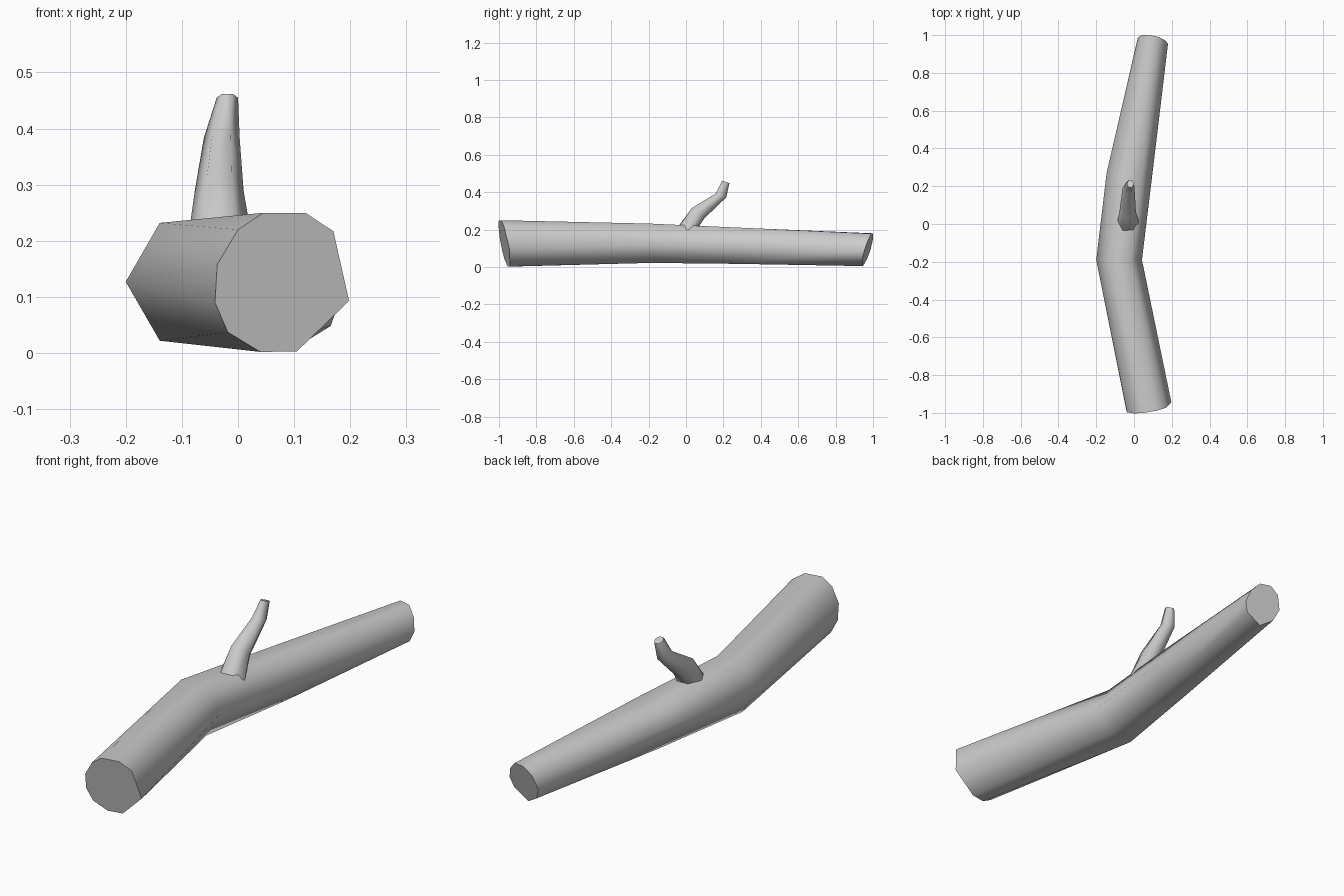
import bpy, bmesh, math

cube = bpy.data.objects.get("Cube")
if cube:
    bpy.data.objects.remove(cube, do_unlink=True)

bark = bpy.data.materials.new("grey_bark")
bark.use_nodes = True
bark.diffuse_color = (0.6, 0.6, 0.6, 1)
bark.node_tree.nodes["Principled BSDF"].inputs["Base Color"].default_value = (0.6, 0.6, 0.6, 1)


def hexagon(center, half_u, half_v):
    """Six-sided ring spanned by two half-axis vectors."""
    ring = []
    for i in range(6):
        a = math.tau * i / 6
        c, s = math.cos(a), math.sin(a) / math.sin(math.pi / 3)
        ring.append([p + c * u + s * v for p, u, v in zip(center, half_u, half_v)])
    return ring


def turns(ring):
    """Angle of each corner around the ring's middle, rising from about zero."""
    cx = (min(p[0] for p in ring) + max(p[0] for p in ring)) / 2
    cz = (min(p[2] for p in ring) + max(p[2] for p in ring)) / 2
    angles = [math.atan2(p[2] - cz, p[0] - cx) for p in ring]
    angles = [a + math.tau if i and a < angles[0] else a for i, a in enumerate(angles)]
    return angles + [angles[0] + math.tau]


def stitch(bm, a, b, turn_a, turn_b):
    """Join two rings of any side counts, always stepping to the nearer corner."""
    i = j = 0
    while i < len(a) or j < len(b):
        p, q = a[i % len(a)], b[j % len(b)]
        if j == len(b) or (i < len(a) and turn_a[i + 1] <= turn_b[j + 1]):
            i += 1
            bm.faces.new((p, q, a[i % len(a)]))
        else:
            j += 1
            bm.faces.new((p, q, b[j % len(b)]))


def loft(name, rings, angle):
    """Stitch the rings in order and cap both ends."""
    bm = bmesh.new()
    loops = [[bm.verts.new(p) for p in ring] for ring in rings]
    for k in range(len(rings) - 1):
        stitch(bm, loops[k], loops[k + 1], turns(rings[k]), turns(rings[k + 1]))
    bm.faces.new(loops[0])
    bm.faces.new(loops[-1])
    bm.normal_update()
    bmesh.ops.recalc_face_normals(bm, faces=bm.faces)
    mesh = bpy.data.meshes.new(name)
    bm.to_mesh(mesh)
    bm.free()
    mesh.materials.append(bark)
    obj = bpy.data.objects.new(name, mesh)
    bpy.context.collection.objects.link(obj)
    bpy.ops.object.select_all(action='DESELECT')
    obj.select_set(True)
    bpy.context.view_layer.objects.active = obj
    bpy.ops.object.shade_smooth_by_angle(angle=math.radians(angle))


# Log: slanted cut ends, bent in the middle
front_cut = [(.198, .093), (.17, .217), (.12, .25), (.045, .25), (0, .22),
             (-.037, .158), (-.041, .09), (-.018, .037), (.04, .002), (.105, .003)]
back_cut = [(.18, .09), (.165, .14), (.13, .178), (.08, .18), (.04, .15),
            (.02, .09), (.04, .04), (.095, .005), (.165, .048)]
front_ring = [(x, -.97 + .17 * (x - .08) - .2 * (z - .125), z) for x, z in front_cut]
back_ring = [(x, .97 - .2 * (x - .1) + .3 * (z - .09), z) for x, z in back_cut]
bend = hexagon((-.079, -.19, .127), (.121, 0, 0), (0, 0, .105))
taper = hexagon((-.007, .27, .114), (.105, 0, 0), (0, 0, .097))
taper[3] = (-.145, .27, .15)  # knot on the outer side
loft("log", [front_ring, bend, taper, back_ring], 62)

# Branch stub: upper point, lower point (y, z) and x range of each ring
sections = [((-.037, .222), (.055, .2), -.088, .026),
            ((.032, .316), (.1, .262), -.077, .01),
            ((.16, .394), (.215, .372), -.061, .003),
            ((.194, .462), (.232, .448), -.038, 0)]
rings = []
for (uy, uz), (ly, lz), x0, x1 in sections:
    center = ((x0 + x1) / 2, (uy + ly) / 2, (uz + lz) / 2)
    rings.append(hexagon(center, ((x1 - x0) / 2, 0, 0), (0, (uy - ly) / 2, (uz - lz) / 2)))
# Slant the foot to follow the log's side
for p in rings[0]:
    p[2] -= max(0, p[0] + .02) * .3
loft("branch_stub", rings, 70)
